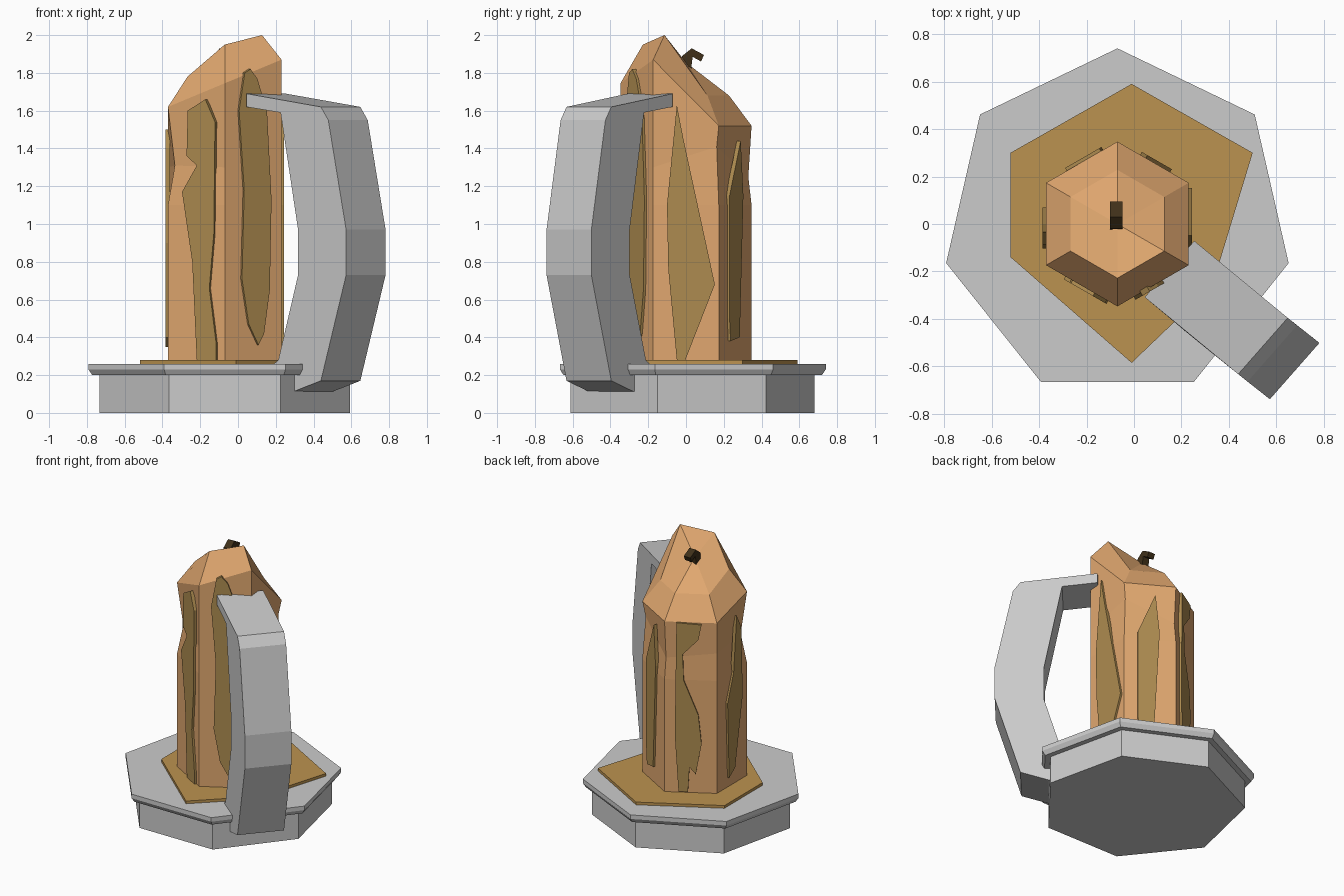
import bpy, bmesh, math
from mathutils import Vector

if "Cube" in bpy.data.objects:
    bpy.data.objects.remove(bpy.data.objects["Cube"])

CX = -0.07  # candle and dish axis


def material(name, rgb):
    m = bpy.data.materials.new(name)
    m.diffuse_color = (*rgb, 1)
    m.use_nodes = True
    m.node_tree.nodes["Principled BSDF"].inputs["Base Color"].default_value = m.diffuse_color
    return m


WAX = material("wax", (0.75, 0.39, 0.16))
PUDDLE = material("puddle_wax", (0.5, 0.29, 0.08))
DRIP = material("drip_wax", (0.42, 0.26, 0.08))
BURNT = material("burnt", (0.05, 0.03, 0.01))


def loft(name, rings, mat=None, peak=None):
    """Join equal-sized rings with quads and close both ends."""
    bm = bmesh.new()
    loops = [[bm.verts.new(p) for p in r] for r in rings]
    n = len(loops[0])
    for a, b in zip(loops, loops[1:]):
        for i in range(n):
            j = (i + 1) % n
            bm.faces.new((a[i], a[j], b[j], b[i]))
    bm.faces.new(loops[0][::-1])
    if peak is None:
        bm.faces.new(loops[-1])
    else:
        tip = bm.verts.new(peak)
        for i in range(n):
            bm.faces.new((loops[-1][i], loops[-1][(i + 1) % n], tip))
    bmesh.ops.recalc_face_normals(bm, faces=bm.faces)
    me = bpy.data.meshes.new(name)
    bm.to_mesh(me)
    bm.free()
    ob = bpy.data.objects.new(name, me)
    bpy.context.collection.objects.link(ob)
    if mat:
        me.materials.append(mat)
    return ob


def ring(n, radii, heights):
    """Regular polygon with its first corner at the back (+y)."""
    if not isinstance(radii, (list, tuple)):
        radii = [radii] * n
    if not isinstance(heights, (list, tuple)):
        heights = [heights] * n
    pts = []
    for i in range(n):
        a = math.pi / 2 + 2 * math.pi * i / n
        pts.append(Vector((CX + radii[i] * math.cos(a), radii[i] * math.sin(a), heights[i])))
    return pts


# Seven-sided dish with an overhanging rim
loft("dish", [ring(7, r, z) for r, z in
              ((0.68, 0), (0.68, 0.2), (0.72, 0.2), (0.74, 0.23), (0.74, 0.26))])

# Wax puddle
outline = [(-0.01, 0.59), (-0.52, 0.30), (-0.52, -0.14), (-0.01, -0.585), (0.33, -0.26), (0.5, 0.3)]
loft("wax_puddle", [[(x, y, z) for x, y in outline] for z in (0.25, 0.28)], PUDDLE)

# Six-sided candle with dented edges and a slanted, chamfered top
R = 0.347
loft("candle", [
    ring(6, R, 0.26),
    ring(6, R, 1.1),
    ring(6, [0.33, R, 0.305, R, R, 0.325], [1.25, 1.3, 1.31, 1.3, 1.3, 1.41]),
    ring(6, R, [1.52, 1.52, 1.62, 1.745, 1.87, 1.52]),
    ring(6, 0.228, [1.68, 1.68, 1.78, 1.95, 2.0, 1.68]),
], WAX, peak=(CX, 0, 1.855))

# Wax drips: outlines on each candle side as (fraction across side, height)
drips = {
    0: [(.23, 1.52), (.71, 1.51), (.65, 1.4), (.35, 1.29), (.37, 1.1), (.65, .85),
        (.71, .64), (.6, .42), (.48, .47), (.45, .29), (.27, .29), (.2, .7)],
    1: [(.6, 1.5), (.75, 1.4), (.8, .9), (.55, .4), (.35, .35), (.3, .9), (.5, 1.1)],
    2: [(.68, 1.66), (.85, 1.54), (.83, .95), (.75, .66), (.87, .37), (.87, .28), (.53, .28),
        (.45, .8), (.27, 1.17), (.53, 1.31), (.35, 1.36), (.37, 1.6)],
    3: [(.43, 1.82), (.55, 1.77), (.72, 1.6), (.8, 1.13), (.77, .65), (.67, .42), (.57, .36),
        (.4, .47), (.28, .71), (.32, 1.18), (.23, 1.6), (.33, 1.8)],
    4: [(.36, 1.63), (.46, 1.45), (.94, .68), (.49, .28), (.36, .28), (.23, .76), (.21, 1.1)],
    5: [(.6, 1.44), (.68, 1.15), (.57, .4), (.29, .38), (.26, .5), (.26, 1.15)],
}
corners = ring(6, R, 0)
for side, shape in drips.items():
    a, b = corners[side], corners[(side + 1) % 6]
    out = ((a + b) / 2 - Vector((CX, 0, 0))).normalized()
    loft(f"wax_drip_{side + 1}",
         [[a.lerp(b, t) + out * d + Vector((0, 0, z)) for t, z in shape] for d in (-0.01, 0.014)],
         DRIP)

# Bent wick
wick = [(-.025, 1.8), (-.02, 1.89), (.03, 1.93), (.095, 1.895), (.08, 1.86), (.035, 1.885), (.025, 1.8)]
loft("wick", [[(CX - 0.005 + dx, y, z) for y, z in wick] for dx in (-0.026, 0.026)], BURNT)

# Handle: side profile (distance from axis, height) swept across its width
profile = [(.29, 1.69), (.80, 1.62), (.85, 1.55), (.97, .97), (.97, .73), (.80, .17),
           (.62, .115), (.45, .09), (.45, .24), (.51, .28), (.645, .73), (.645, .97),
           (.525, 1.59), (.29, 1.62)]
along = Vector((0.75, -0.66, 0)).normalized()
across = Vector((0.66, 0.75, 0)).normalized()
loft("handle", [[Vector((CX, 0, z)) + along * u + across * (w + 0.03 * u ** 2) for u, z in profile]
                for w in (-0.158, 0.158)])
